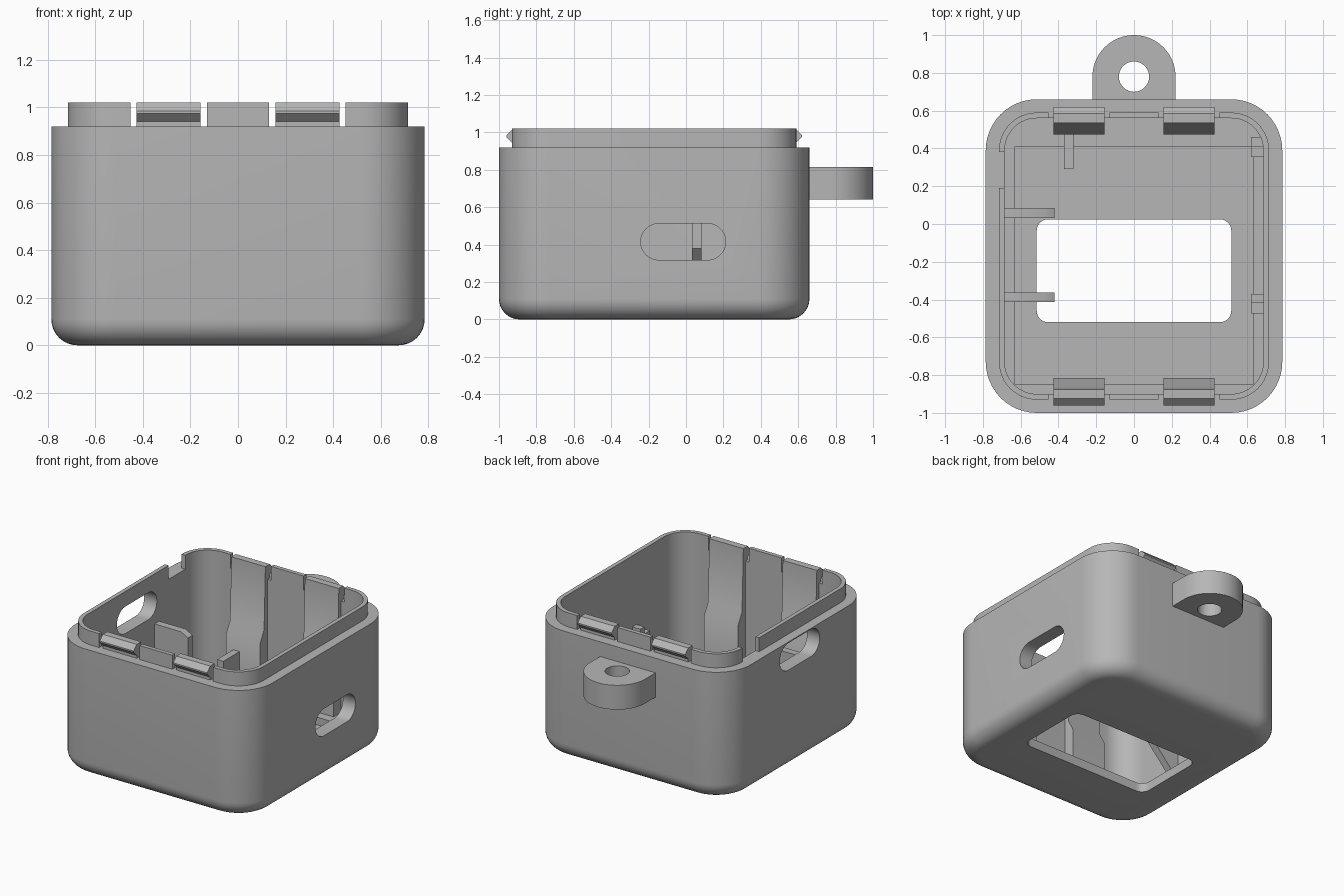
import bpy, bmesh
from math import sin, cos, pi, radians

cube = bpy.data.objects.get("Cube")
if cube:
    bpy.data.objects.remove(cube, do_unlink=True)

grey = bpy.data.materials.new("plain_grey")
grey.use_nodes = True
colour = (0.47, 0.47, 0.47, 1)
grey.diffuse_color = colour
grey.node_tree.nodes["Principled BSDF"].inputs["Base Color"].default_value = colour

CY = -0.17            # centre of the case in y
HX, HY, R = 0.785, 0.83, 0.27


def loft(name, rings):
    """Closed solid through rings of equal point count."""
    bm = bmesh.new()
    vs = [[bm.verts.new(p) for p in ring] for ring in rings]
    n = len(vs[0])
    for a, b in zip(vs, vs[1:]):
        for i in range(n):
            j = (i + 1) % n
            bm.faces.new((a[i], a[j], b[j], b[i]))
    bm.faces.new(vs[0][::-1])
    bm.faces.new(vs[-1])
    bmesh.ops.recalc_face_normals(bm, faces=bm.faces)
    me = bpy.data.meshes.new(name)
    bm.to_mesh(me)
    bm.free()
    me.materials.append(grey)
    ob = bpy.data.objects.new(name, me)
    bpy.context.collection.objects.link(ob)
    return ob


def prism(name, profile, place, lo, hi):
    """Extrude a 2D profile from lo to hi; place maps (u, v, w) to xyz."""
    return loft(name, [[place(u, v, w) for u, v in profile] for w in (lo, hi)])


def along_x(y, z, w): return (w, y, z)
def along_y(x, z, w): return (x, w, z)
def along_z(x, y, w): return (x, y, w)


def rounded(cx, cy, hx, hy, r, seg=12):
    pts = []
    for k, (sx, sy) in enumerate(((1, 1), (-1, 1), (-1, -1), (1, -1))):
        for i in range(seg + 1):
            a = (k + i / seg) * pi / 2
            pts.append((cx + sx * (hx - r) + r * cos(a), cy + sy * (hy - r) + r * sin(a)))
    return pts


def shell(inset):
    return rounded(0, CY, HX - inset, HY - inset, R - inset)


def box(name, x0, x1, y0, y1, z0, z1):
    return prism(name, [(x0, y0), (x1, y0), (x1, y1), (x0, y1)], along_z, z0, z1)


def cut(target, cutter):
    mod = target.modifiers.new("cut", "BOOLEAN")
    mod.operation = "DIFFERENCE"
    mod.solver = "EXACT"
    mod.object = cutter
    bpy.context.view_layer.objects.active = target
    bpy.ops.object.modifier_apply(modifier=mod.name)
    bpy.data.objects.remove(cutter, do_unlink=True)


# Case: rounded underside, straight walls, ledge and thin raised rim
F = 0.11
levels = [(F * (1 - sin(a)), F * (1 - cos(a))) for a in (i * pi / 16 for i in range(9))]
levels += [(0, 0.92), (0.07, 0.92), (0.07, 1.02)]
case = loft("case", [[(x, y, z) for x, y in shell(d)] for d, z in levels])

# Cavity, square floor recess and window
cut(case, prism("cavity_cutter", shell(0.1), along_z, 0.12, 1.2))
cut(case, box("recess_cutter", -0.63, 0.63, -0.85, 0.41, 0.065, 0.3))
cut(case, prism("window_cutter", rounded(0, -0.2475, 0.515, 0.2725, 0.06, 6), along_z, -0.1, 0.3))

# Side slots: low on the left, high on the right
for x0, x1, y, z in ((0.6, 0.9, -0.015, 0.415), (-0.9, -0.6, -0.17, 0.815)):
    cut(case, prism("slot_cutter", rounded(y, z, 0.227, 0.097, 0.0965), along_x, x0, x1))

# Rim gaps for the clips and on the right side
for sy in (-1, 1):
    for sx in (-1, 1):
        x0, x1 = sorted((sx * 0.13, sx * 0.453))
        y0, y1 = sorted((CY + sy * 0.7, CY + sy * 0.8))
        cut(case, box("gap_cutter", x0, x1, y0, y1, 0.92, 1.2))
cut(case, box("gap_cutter", -0.75, -0.65, 0.19, 0.38, 0.92, 1.2))

# Hanging tab with a hole
arc = [(0.22 * cos(i * pi / 32), 0.78 + 0.22 * sin(i * pi / 32)) for i in range(33)]
tab = prism("hanging_tab", [(-0.22, 0.63), (0.22, 0.63)] + arc, along_z, 0.64, 0.815)
hole = [(0.08 * cos(i * pi / 20), 0.78 + 0.08 * sin(i * pi / 20)) for i in range(40)]
cut(tab, prism("hole_cutter", hole, along_z, 0.5, 1))

# Snap clips on thick pedestals, hooks pointing outward
clip = [(0.74, 0.06), (0.645, 0.06), (0.645, 0.49), (0.69, 0.57), (0.705, 1.02),
        (0.755, 1.02), (0.79, 0.985), (0.79, 0.975), (0.755, 0.94), (0.755, 0.91), (0.74, 0.91)]
for side, sy in (("front", -1), ("back", 1)):
    for hand, sx in (("right", -1), ("left", 1)):
        prism(f"{side}_{hand}_clip", [(CY + sy * v, z) for v, z in clip],
              along_x, sx * 0.157, sx * 0.427)

# Gusseted support arms on the right wall
arm = [(-0.7, 0.66), (-0.475, 0.66), (-0.42, 0.63), (-0.42, 0.38), (-0.68, 0.1), (-0.7, 0.1)]
for name, y in (("back", 0.058), ("front", -0.388)):
    prism(f"{name}_support_arm", arm, along_y, y - 0.026, y + 0.026)

# Gusset rib on the back wall
prism("back_rib", [(0.5, 0.39), (0.29, 0.39), (0.29, 0.33), (0.48, 0.13), (0.5, 0.13)],
      along_x, -0.37, -0.32)

# Stepped stops on the left wall
for name, a, b, c in (("back", 0.355, 0.41, 0.46), ("front", -0.37, -0.415, -0.475)):
    prism(f"{name}_stop", [(a, 0.06), (a, 0.51), (b, 0.51), (b, 0.46), (c, 0.46), (c, 0.06)],
          along_x, 0.62, 0.695)

# Smooth the curved walls, keep the edges crisp
for ob in bpy.context.collection.objects:
    if ob.type == "MESH":
        bpy.ops.object.select_all(action="DESELECT")
        ob.select_set(True)
        bpy.context.view_layer.objects.active = ob
        bpy.ops.object.shade_smooth_by_angle(angle=radians(30))
